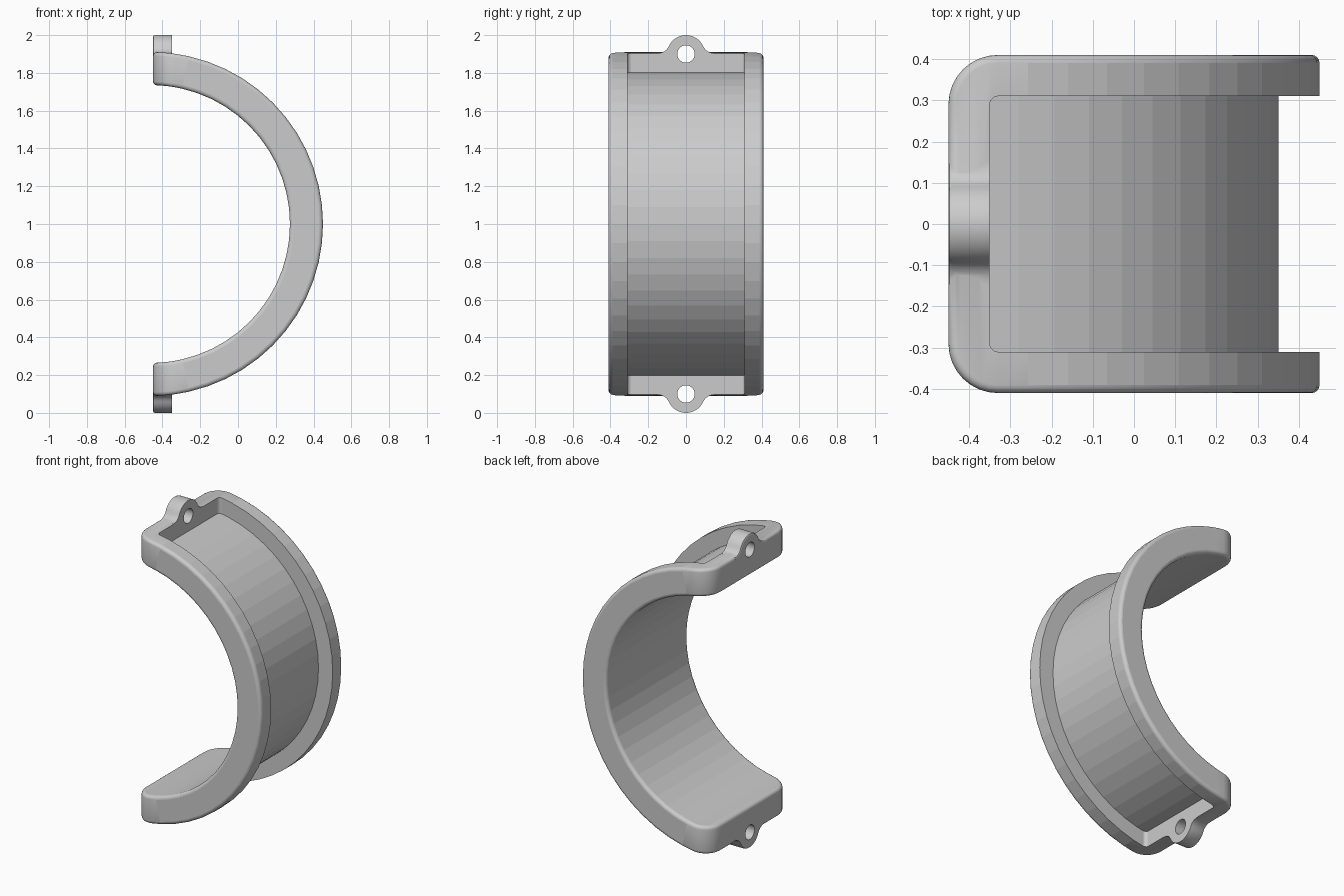
import bpy, bmesh
from math import sin, cos, asin, sqrt, pi, radians, atan2

if "Cube" in bpy.data.objects:
    bpy.data.objects.remove(bpy.data.objects["Cube"])

CX, R_OUT, R_IN, R_FLOOR = -0.46, 0.91, 0.735, 0.81   # arc axis and radii
HALF_W, BACK, CORNER, FILLET = 0.41, -0.45, 0.12, 0.02
SEG, NF, NC = 28, 4, 8


def new_object(name, bm):
    bmesh.ops.recalc_face_normals(bm, faces=bm.faces)
    mesh = bpy.data.meshes.new(name)
    bm.to_mesh(mesh)
    bm.free()
    ob = bpy.data.objects.new(name, mesh)
    bpy.context.collection.objects.link(ob)
    return ob


def prism(points, vec):
    bm = bmesh.new()
    face = bm.faces.new([bm.verts.new(p) for p in points])
    top = bmesh.ops.extrude_face_region(bm, geom=[face])
    bmesh.ops.translate(bm, vec=vec,
                        verts=[v for v in top["geom"] if isinstance(v, bmesh.types.BMVert)])
    return bm


def boolean(ob, other, op):
    mod = ob.modifiers.new(op, 'BOOLEAN')
    mod.object, mod.operation, mod.solver = other, op, 'EXACT'
    bpy.context.view_layer.objects.active = ob
    bpy.ops.object.modifier_apply(modifier=mod.name)
    bpy.data.objects.remove(other)


def side_points(kind, val):
    """Filleted +y side of one section, from outer surface to inner surface."""
    pts = []
    for radius, s in ((R_OUT, -1), (R_IN, 1)):
        part = []
        for k in range(NF + 1):
            a = k / NF * pi / 2
            e, d = FILLET * (1 - sin(a)), FILLET * (1 - cos(a))
            r = radius + s * d
            if kind == "corner":        # rounded plan corner at the end
                x = BACK + CORNER - (CORNER - e) * cos(val)
                y = HALF_W - CORNER + (CORNER - e) * sin(val)
                z = 1 + sqrt(r * r - (x - CX) ** 2)
            else:                       # plain radial section
                x, y, z = CX + r * sin(val), HALF_W - e, 1 + r * cos(val)
            part.append((x, y, z))
        pts += part if s == -1 else part[::-1]
    return pts


# Half-ring body, lofted through filleted sections
ends = [side_points("corner", i / NC * pi / 2) for i in range(NC + 1)]
middle = [side_points("radial", i * pi / SEG) for i in range(2, SEG - 1)]
flip = [[(x, y, 2 - z) for x, y, z in s] for s in reversed(ends)]
bm = bmesh.new()
loops = []
for sec in ends + middle + flip:
    left = [bm.verts.new(p) for p in sec]
    right = [bm.verts.new((x, -y, z)) for x, y, z in sec]
    loops.append(left + right[::-1])
n = len(loops[0])
for a, b in zip(loops, loops[1:]):
    for i in range(n):
        j = (i + 1) % n
        bm.faces.new((a[i], a[j], b[j], b[i]))
for lp in (loops[0], loops[-1]):
    for i in range(n // 2 - 1):
        bm.faces.new((lp[i], lp[i + 1], lp[n - 2 - i], lp[n - 1 - i]))
body = new_object("half_ring_clamp", bm)

# Outer channel between the two rims
wall = -0.35
outline = []
for r, order in ((R_FLOOR, 1), (1.2, -1)):
    end = asin((wall - CX) / r)
    angs = [end] + [i * pi / SEG for i in range(2, SEG - 1)] + [pi - end]
    outline += [(CX + r * sin(a), -0.31, 1 + r * cos(a)) for a in angs[::order]]
bm = prism(outline, (0, 0.62, 0))
corner_edges = [e for e in bm.edges
                if all(abs(v.co.x - wall) < 1e-4 for v in e.verts)
                and abs(e.verts[0].co.y - e.verts[1].co.y) < 1e-4]
bmesh.ops.bevel(bm, geom=corner_edges, offset=0.02, segments=3, profile=0.5, affect='EDGES')
boolean(body, new_object("channel_cutter", bm), 'DIFFERENCE')

# Bolt lugs with concave flares, one at each end
base, fr = 1.905, 0.06
fz = base + fr
fy = sqrt((0.1 + fr) ** 2 - (fz - 1.9) ** 2)
t = atan2(fz - 1.9, fy)
half = [(fy, 1.82)]
for i in range(7):
    a = -pi / 2 - i / 6 * (pi / 2 - t)
    half.append((fy + fr * cos(a), fz + fr * sin(a)))
for i in range(1, 9):
    a = t + i / 8 * (pi / 2 - t)
    half.append((0.1 * cos(a), 1.9 + 0.1 * sin(a)))
profile = half + [(-y, z) for y, z in half[-2::-1]]
for sign in (1, -1):
    bm = prism([(BACK, y, 1 + sign * (z - 1)) for y, z in profile], (0.1, 0, 0))
    rim = [e for e in bm.edges if all(v.co.x < BACK + 0.001 for v in e.verts)
           and all(abs(v.co.z - 1) > 0.85 for v in e.verts)]
    bmesh.ops.bevel(bm, geom=rim, offset=0.01, segments=2, profile=0.5, affect='EDGES')
    boolean(body, new_object("bolt_lug", bm), 'UNION')
    hole = [(-0.6, 0.046 * cos(i * pi / 12), 1 + sign * 0.9 + 0.046 * sin(i * pi / 12))
            for i in range(24)]
    boolean(body, new_object("hole_cutter", prism(hole, (0.4, 0, 0))), 'DIFFERENCE')

# Smooth fillets, flat large facets
bpy.ops.object.select_all(action='DESELECT')
body.select_set(True)
bpy.context.view_layer.objects.active = body
bpy.ops.object.shade_smooth_by_angle(angle=radians(35))
for p in body.data.polygons:
    if p.area > 0.008:
        p.use_smooth = False
